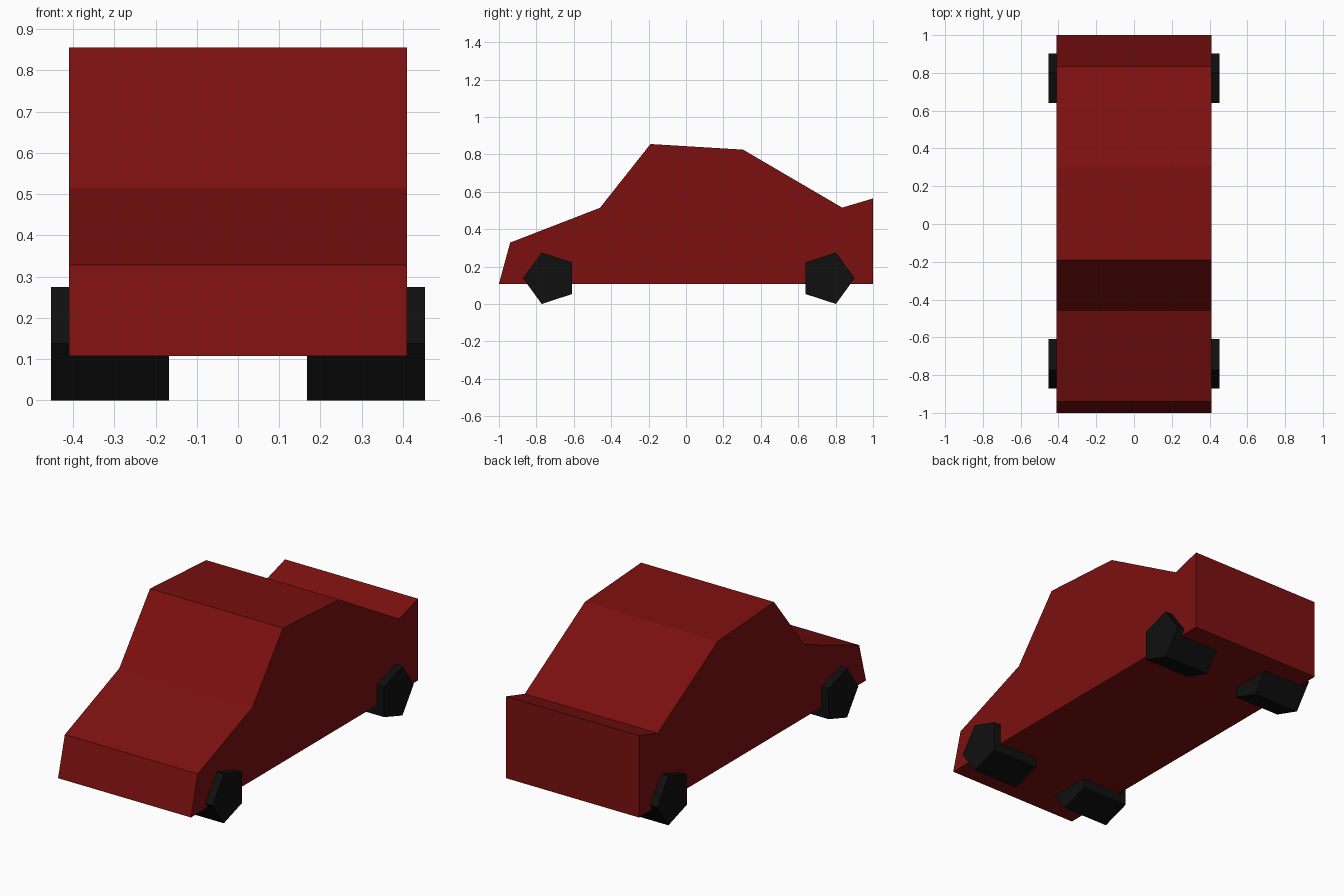
import bpy, bmesh, math

old = bpy.data.objects.get("Cube")
if old:
    bpy.data.objects.remove(old, do_unlink=True)


def make_material(name, rgb):
    mat = bpy.data.materials.new(name)
    mat.use_nodes = True
    color = (*rgb, 1.0)
    mat.diffuse_color = color
    mat.node_tree.nodes["Principled BSDF"].inputs["Base Color"].default_value = color
    return mat


def extrude_profile(name, profile, x_min, x_max, mat):
    """Solid made from a (y, z) outline swept along x, flat shaded."""
    bm = bmesh.new()
    face = bm.faces.new([bm.verts.new((x_min, y, z)) for y, z in profile])
    swept = bmesh.ops.extrude_face_region(bm, geom=[face], use_keep_orig=True)
    moved = [v for v in swept["geom"] if isinstance(v, bmesh.types.BMVert)]
    bmesh.ops.translate(bm, verts=moved, vec=(x_max - x_min, 0, 0))
    bmesh.ops.recalc_face_normals(bm, faces=bm.faces)
    mesh = bpy.data.meshes.new(name)
    bm.to_mesh(mesh)
    bm.free()
    mesh.materials.append(mat)
    obj = bpy.data.objects.new(name, mesh)
    bpy.context.collection.objects.link(obj)
    return obj


def pentagon(center_y, center_z, radius, start):
    angles = [start + i * math.tau / 5 for i in range(5)]
    return [(center_y + radius * math.cos(a), center_z + radius * math.sin(a))
            for a in angles]


red = make_material("dark red paint", (0.2, 0.005, 0.005))
black = make_material("black rubber", (0.005, 0.005, 0.005))

# Body: bumper, hood, windshield, roof, rear window, raised tail
body_outline = [(-1, 0.108), (-0.94, 0.328), (-0.46, 0.514), (-0.19, 0.855),
                (0.305, 0.825), (0.835, 0.515), (1, 0.564), (1, 0.108)]
extrude_profile("body", body_outline, -0.41, 0.41, red)

# Five-sided wheels, points facing outward to the front and the rear
for end, center_y, start in (("front", -0.727, math.pi), ("rear", 0.757, 0)):
    outline = pentagon(center_y, 0.1375, 0.1445, start)
    extrude_profile(f"{end}_left_wheel", outline, 0.167, 0.453, black)
    extrude_profile(f"{end}_right_wheel", outline, -0.453, -0.167, black)
